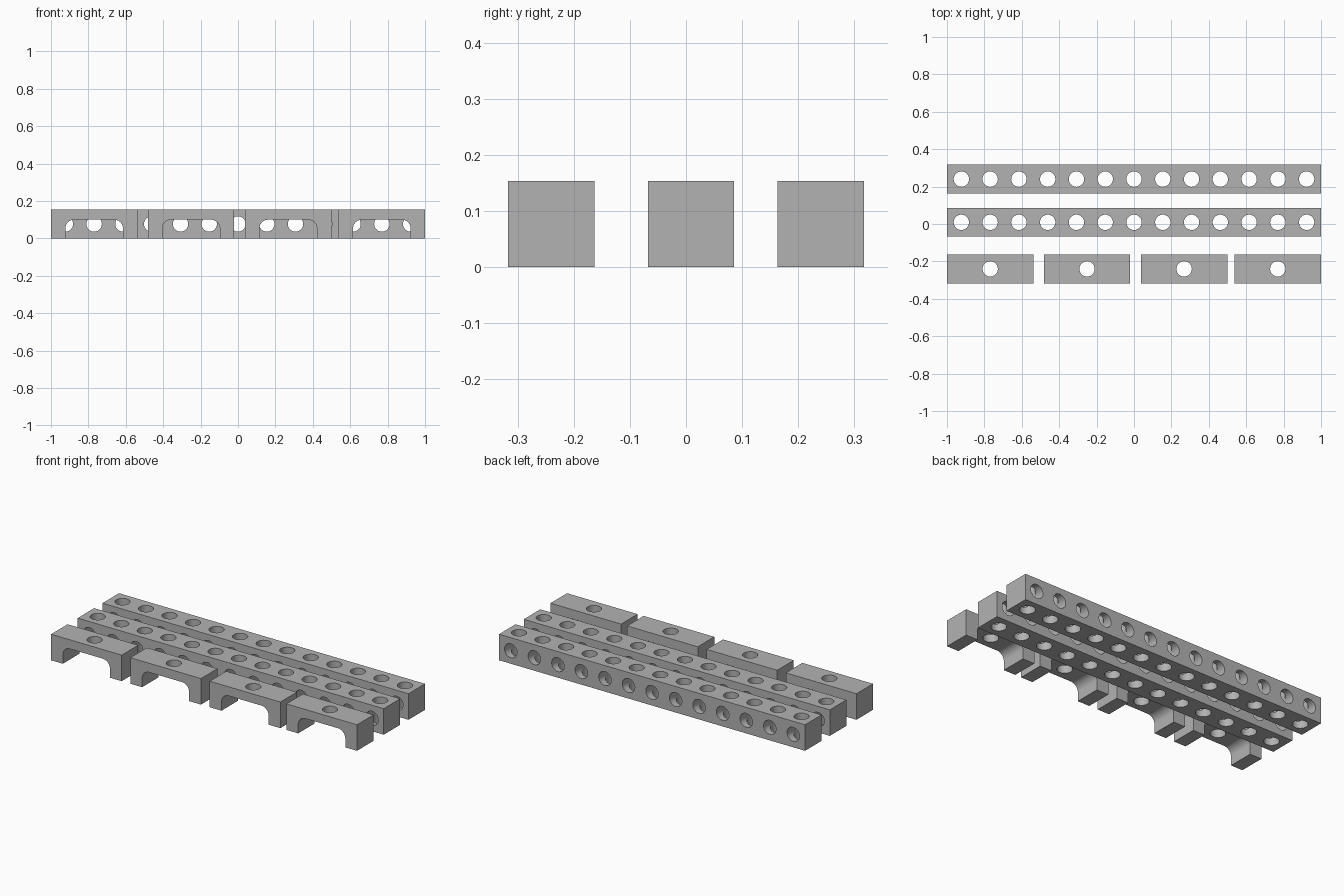
import bpy, bmesh, math
from mathutils import Matrix, Vector

cube = bpy.data.objects.get("Cube")
if cube:
    bpy.data.objects.remove(cube, do_unlink=True)

UNIT = 2 / 13          # hole pitch, also the beam thickness
MID = UNIT / 2
HOLE_R = 0.041

grey = bpy.data.materials.new("plain grey")
grey.use_nodes = True
grey.diffuse_color = (0.45, 0.45, 0.45, 1)
grey.node_tree.nodes["Principled BSDF"].inputs["Base Color"].default_value = grey.diffuse_color


def make_object(name, bm):
    bmesh.ops.recalc_face_normals(bm, faces=bm.faces)
    mesh = bpy.data.meshes.new(name)
    bm.to_mesh(mesh)
    bm.free()
    obj = bpy.data.objects.new(name, mesh)
    bpy.context.collection.objects.link(obj)
    mesh.materials.append(grey)
    return obj


def drill(obj, centres, axis):
    """Cut one row of round holes along the given axis."""
    bm = bmesh.new()
    turn = Matrix.Rotation(math.pi / 2, 4, 'X') if axis == 'Y' else Matrix()
    for c in centres:
        bmesh.ops.create_cone(bm, cap_ends=True, segments=40, radius1=HOLE_R,
                              radius2=HOLE_R, depth=UNIT * 2,
                              matrix=Matrix.Translation(c) @ turn)
    cutter = make_object("hole_cutter", bm)
    cutter.hide_render = True
    mod = obj.modifiers.new("holes", 'BOOLEAN')
    mod.operation, mod.solver, mod.object = 'DIFFERENCE', 'EXACT', cutter
    bpy.context.view_layer.objects.active = obj
    bpy.ops.object.modifier_apply(modifier=mod.name)
    bpy.data.objects.remove(cutter, do_unlink=True)


def finish(obj):
    bpy.ops.object.select_all(action='DESELECT')
    obj.select_set(True)
    bpy.context.view_layer.objects.active = obj
    bpy.ops.object.shade_smooth_by_angle(angle=math.radians(30))


# Long square beams, drilled both vertically and front to back
for name, y in (("middle_beam", 0.009), ("back_beam", 0.24)):
    bm = bmesh.new()
    bmesh.ops.create_cube(bm, size=1, matrix=Matrix.Translation((0, y, MID))
                          @ Matrix.Diagonal((2, UNIT, UNIT, 1)))
    beam = make_object(name, bm)
    centres = [Vector(((i - 6) * UNIT, y, MID)) for i in range(13)]
    drill(beam, centres, 'Z')
    drill(beam, centres, 'Y')
    finish(beam)


# Arched brackets: half profile with a rounded inner corner, mirrored and extruded
def bracket(name, x, y):
    leg, inner, top, r = 1.5 * UNIT, UNIT, 0.1, 0.047
    half = [(leg, UNIT), (leg, 0), (inner, 0)]
    for i in range(13):
        a = i * math.pi / 24
        half.append((inner - r + r * math.cos(a), top - r + r * math.sin(a)))
    profile = half + [(-px, pz) for px, pz in reversed(half)]
    bm = bmesh.new()
    face = bm.faces.new([bm.verts.new((x + px, y - MID, pz)) for px, pz in profile])
    new = bmesh.ops.extrude_face_region(bm, geom=[face])["geom"]
    bmesh.ops.translate(bm, vec=(0, UNIT, 0),
                        verts=[v for v in new if isinstance(v, bmesh.types.BMVert)])
    obj = make_object(name, bm)
    drill(obj, [Vector((x, y, MID))], 'Z')
    finish(obj)


for n, x in enumerate((-0.769, -0.251, 0.268, 0.769)):
    bracket(f"arched_bracket_{n + 1}", x, -0.24)
